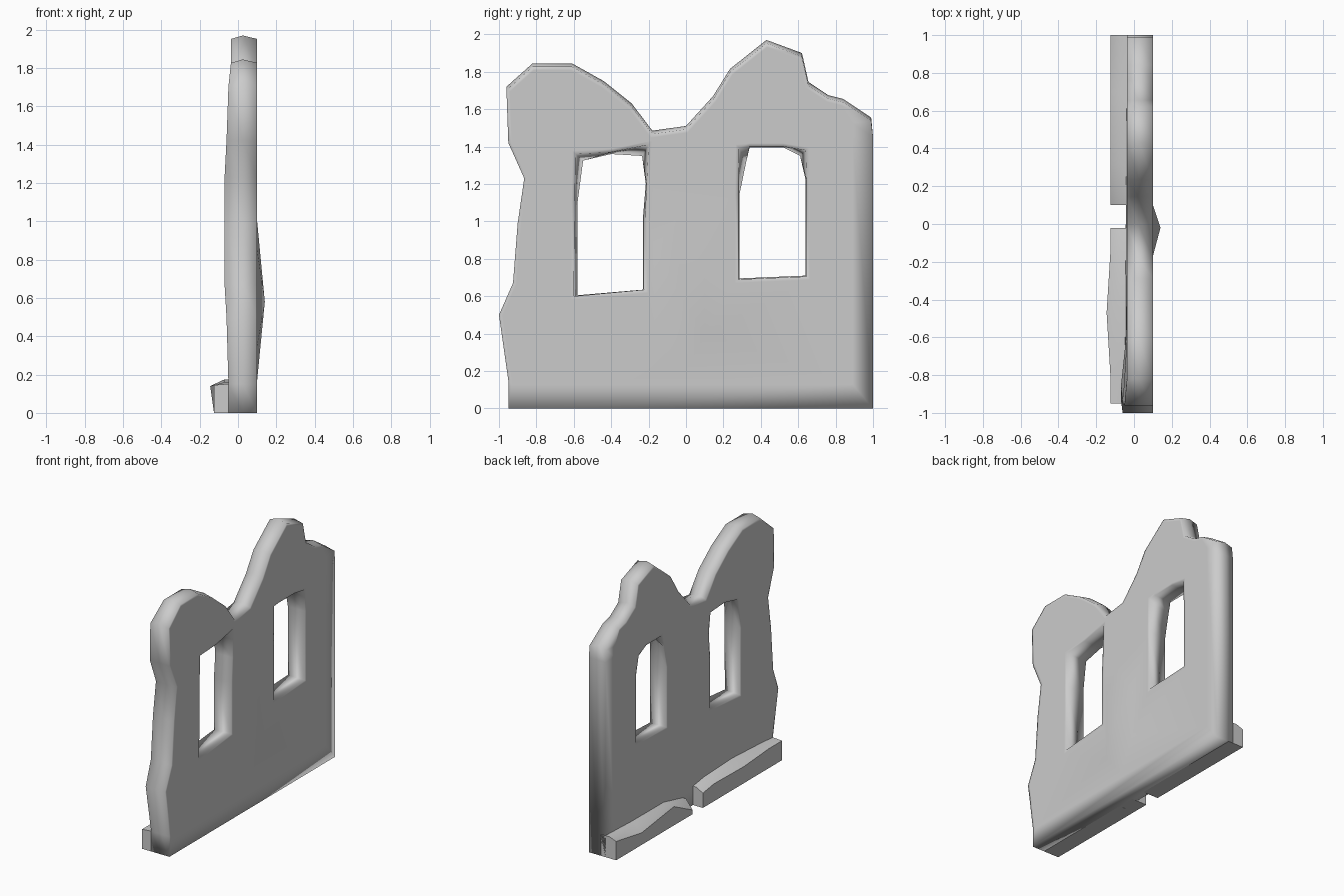
import bpy, bmesh
from mathutils import Vector

if "Cube" in bpy.data.objects:
    bpy.data.objects.remove(bpy.data.objects["Cube"])

FRONT, MID, BACK = 0.10, 0.025, -0.037

# Wall silhouette (y, z), counter-clockwise order does not matter
OUTLINE = [(-.95, 0), (-.95, .15), (-1, .5), (-.925, .67), (-.9, .99), (-.865, 1.23),
           (-.95, 1.42), (-.96, 1.72), (-.82, 1.845), (-.61, 1.845), (-.44, 1.75),
           (-.29, 1.63), (-.18, 1.485), (0, 1.51), (.145, 1.67), (.235, 1.815),
           (.43, 1.97), (.62, 1.9), (.655, 1.745), (.76, 1.675), (.84, 1.655),
           (.99, 1.555), (1, 1.45), (1, 0)]
# The back face leans out along the broken end
LEAN = [-.05, -.05, -.06, -.07, -.07, -.07, -.06, -.05]

# Window openings: front loop and matching worn back loop
WINDOWS = [
    ([(-.6, .6), (-.22, .635), (-.22, 1.02), (-.21, 1.2), (-.2, 1.41), (-.4, 1.37), (-.59, 1.36), (-.595, 1.1)],
     [(-.58, .605), (-.23, .635), (-.23, 1.02), (-.215, 1.2), (-.235, 1.35), (-.4, 1.36), (-.55, 1.325), (-.58, 1.1)]),
    ([(.28, .69), (.645, .705), (.645, 1.22), (.64, 1.38), (.52, 1.4), (.34, 1.4), (.283, 1.395), (.28, 1.14)],
     [(.285, .695), (.64, .71), (.64, 1.22), (.61, 1.35), (.52, 1.395), (.34, 1.395), (.32, 1.31), (.285, 1.14)]),
]
# Swelling in the middle of the front face
BULGE = [(-.02, .17), (.1, .4), (.1, .75), (-.06, 1), (-.17, .85), (-.17, .35)]


def ring(bm, pts, x):
    xs = x if isinstance(x, list) else [x] * len(pts)
    return [bm.verts.new((a, y, z)) for a, (y, z) in zip(xs, pts)]


def bridge(bm, a, b):
    n = len(a)
    for i in range(n):
        j = (i + 1) % n
        bm.faces.new((a[i], a[j], b[j], b[i]))


def fill(bm, loops, normal):
    edges = []
    for loop in loops:
        for i, v in enumerate(loop):
            w = loop[(i + 1) % len(loop)]
            edges.append(bm.edges.get((v, w)) or bm.edges.new((v, w)))
    res = bmesh.ops.triangle_fill(bm, edges=edges, use_beauty=True, normal=normal)
    return [g for g in res['geom'] if isinstance(g, bmesh.types.BMFace)]


def finish(bm, name, angle=None):
    bmesh.ops.recalc_face_normals(bm, faces=bm.faces[:])
    me = bpy.data.meshes.new(name)
    bm.to_mesh(me)
    bm.free()
    me.shade_smooth()
    if angle:
        me.set_sharp_from_angle(angle=angle)
    ob = bpy.data.objects.new(name, me)
    bpy.context.collection.objects.link(ob)


# Ruined wall with a ridged top edge
bm = bmesh.new()
worn = [(y, z - .018 if z > 1.46 else z) for y, z in OUTLINE]
f_out = ring(bm, worn, FRONT)
m_out = ring(bm, OUTLINE, MID)
b_out = ring(bm, worn, LEAN + [BACK] * (len(OUTLINE) - len(LEAN)))
bridge(bm, f_out, m_out)
bridge(bm, m_out, b_out)
f_loops, b_loops = [f_out], [b_out]
for front, back in WINDOWS:
    f, b = ring(bm, front, FRONT), ring(bm, back, BACK)
    bridge(bm, f, b)
    f_loops.append(f)
    b_loops.append(b)

bulge = ring(bm, BULGE, FRONT)
front_faces = fill(bm, f_loops + [bulge], Vector((1, 0, 0)))
back_faces = fill(bm, b_loops, Vector((-1, 0, 0)))
peak = bm.verts.new((.14, -.02, .58))
for i, v in enumerate(bulge):
    front_faces.append(bm.faces.new((v, bulge[(i + 1) % len(bulge)], peak)))
bmesh.ops.recalc_face_normals(bm, faces=bm.faces[:])

# Support loops: narrow round the edges, wide at the foot and the clean end
for faces in (front_faces, back_faces):
    bmesh.ops.inset_region(bm, faces=faces, thickness=.018, use_even_offset=True)
    for v in {v for f in faces for v in f.verts}:
        if v.co.z < .06:
            v.co.z = .13
        if v.co.y > .94:
            v.co.y = .89
finish(bm, "ruined_wall")


# Broken footing blocks: stations of (y, outer top x, outer height, inner height)
def footing(name, stations):
    bm = bmesh.new()
    rows = [[bm.verts.new(c) for c in ((0, y, 0), (-.125, y, 0), (x, y, h), (-.07, y, k), (0, y, k))]
            for y, x, h, k in stations]
    for a, b in zip(rows, rows[1:]):
        bridge(bm, a, b)
    bm.faces.new(rows[0])
    bm.faces.new(rows[-1])
    finish(bm, name, .7)


footing("footing_right", [(1, -.125, .14, .16), (.7, -.125, .09, .15), (.32, -.125, .14, .15), (.1, -.125, .03, .1)])
footing("footing_left", [(-.02, -.125, .11, .14), (-.15, -.125, .13, .16), (-.47, -.145, .14, .175),
                         (-.8, -.125, .145, .16), (-.95, -.125, .145, .15)])
